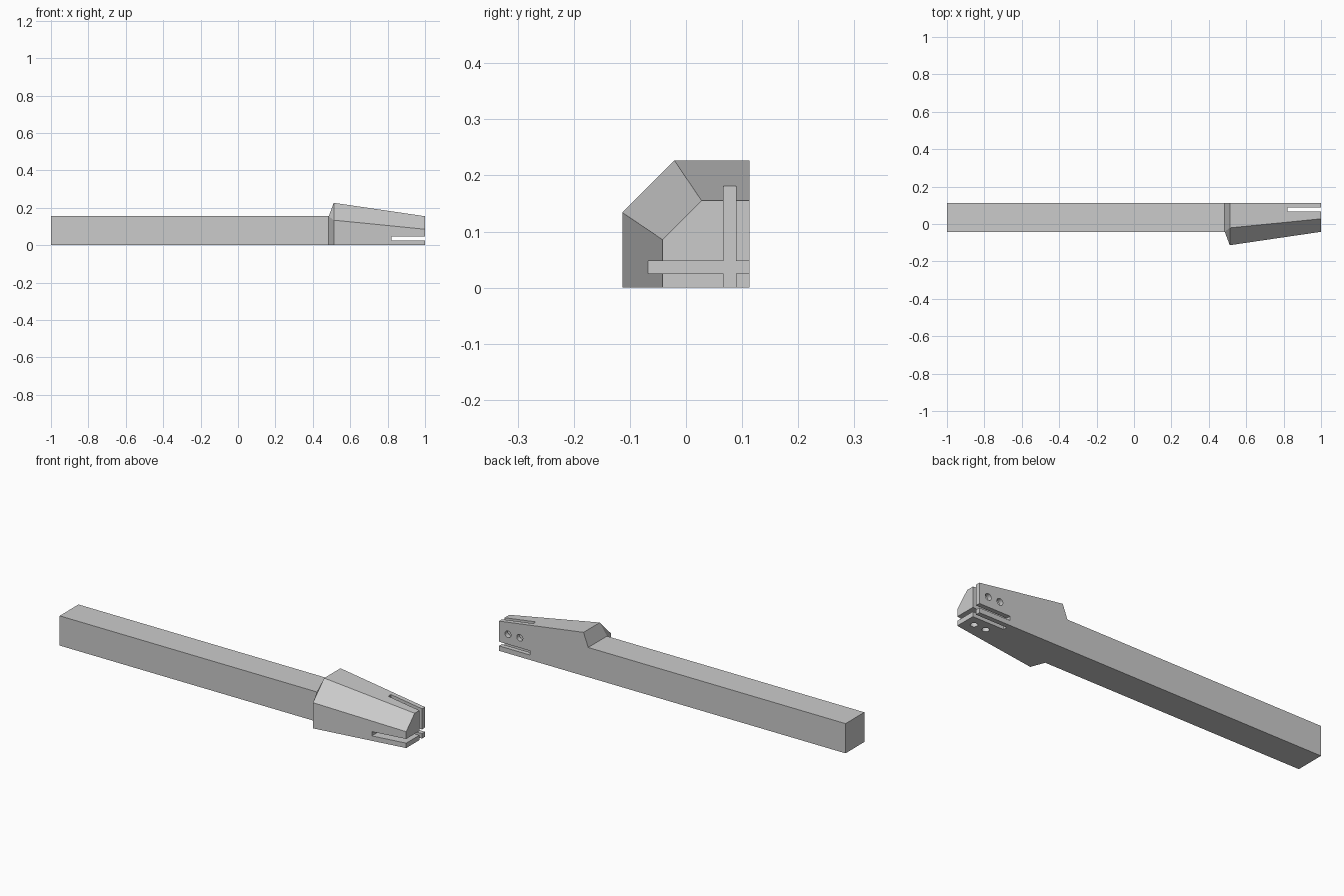
import bpy, bmesh
from mathutils import Matrix, Vector

if "Cube" in bpy.data.objects:
    bpy.data.objects.remove(bpy.data.objects["Cube"])

BACK = 0.1133        # y of the flat back face


def point(x, u, v):
    # u is the distance forward from the back face, v the height
    return Vector((x, BACK - u, v))


def section(a, b):
    # square of side a, its outer corner chamfered down to b
    return [(0, 0), (a, 0), (a, b), (b, a), (0, a)]


def make_object(name, bm):
    bmesh.ops.recalc_face_normals(bm, faces=bm.faces)
    mesh = bpy.data.meshes.new(name)
    bm.to_mesh(mesh)
    bm.free()
    obj = bpy.data.objects.new(name, mesh)
    bpy.context.collection.objects.link(obj)
    return obj


# Square shaft flaring into a chamfered, tapering head
bm = bmesh.new()
rings = []
for x, a, b in [(-1, .155, .155), (.485, .155, .155), (.512, .2267, .134), (1, .155, .0855)]:
    ring = []
    for u, v in section(a, b):
        co = point(x, u, v)
        same = [w for w in ring if (w.co - co).length < 1e-6]
        ring.append(same[0] if same else bm.verts.new(co))
    rings.append(ring)
for r, s in zip(rings, rings[1:]):
    for i in range(5):
        j = (i + 1) % 5
        loop = list(dict.fromkeys((r[i], r[j], s[j], s[i])))
        if len(loop) > 2:
            bm.faces.new(loop)
for ring in (rings[0], rings[-1]):
    bm.faces.new(list(dict.fromkeys(ring)))
post = make_object("post", bm)


def box_cutter(name, lo, hi):
    bm = bmesh.new()
    bmesh.ops.create_cube(bm, size=1)
    for v in bm.verts:
        v.co = [(l + h) / 2 + c * (h - l) for l, h, c in zip(lo, hi, v.co)]
    return make_object(name, bm)


def hole_cutter(name, centre, axis):
    bm = bmesh.new()
    turn = Vector((0, 0, 1)).rotation_difference(axis).to_matrix().to_4x4()
    bmesh.ops.create_cone(bm, cap_ends=True, segments=24, radius1=.0175, radius2=.0175,
                          depth=.07, matrix=Matrix.Translation(centre) @ turn)
    return make_object(name, bm)


# Crossed slots in the head end
cutters = [
    box_cutter("upright_slot", (.82, .067, -.1), (1.1, .089, .4)),
    box_cutter("level_slot", (.82, -.4, .0257), (1.1, .4, .0477)),
]
# Pairs of pin holes from the back and the bottom into the slots
for x in (.948, .88):
    cutters.append(hole_cutter("back_hole", point(x, 0, .1), Vector((0, 1, 0))))
    cutters.append(hole_cutter("bottom_hole", point(x, .1, 0), Vector((0, 0, 1))))

bpy.context.view_layer.objects.active = post
for cutter in cutters:
    cutter.hide_render = True
    mod = post.modifiers.new(cutter.name, 'BOOLEAN')
    mod.operation = 'DIFFERENCE'
    mod.solver = 'EXACT'
    mod.object = cutter
    bpy.ops.object.modifier_apply(modifier=mod.name)
    bpy.data.objects.remove(cutter)
